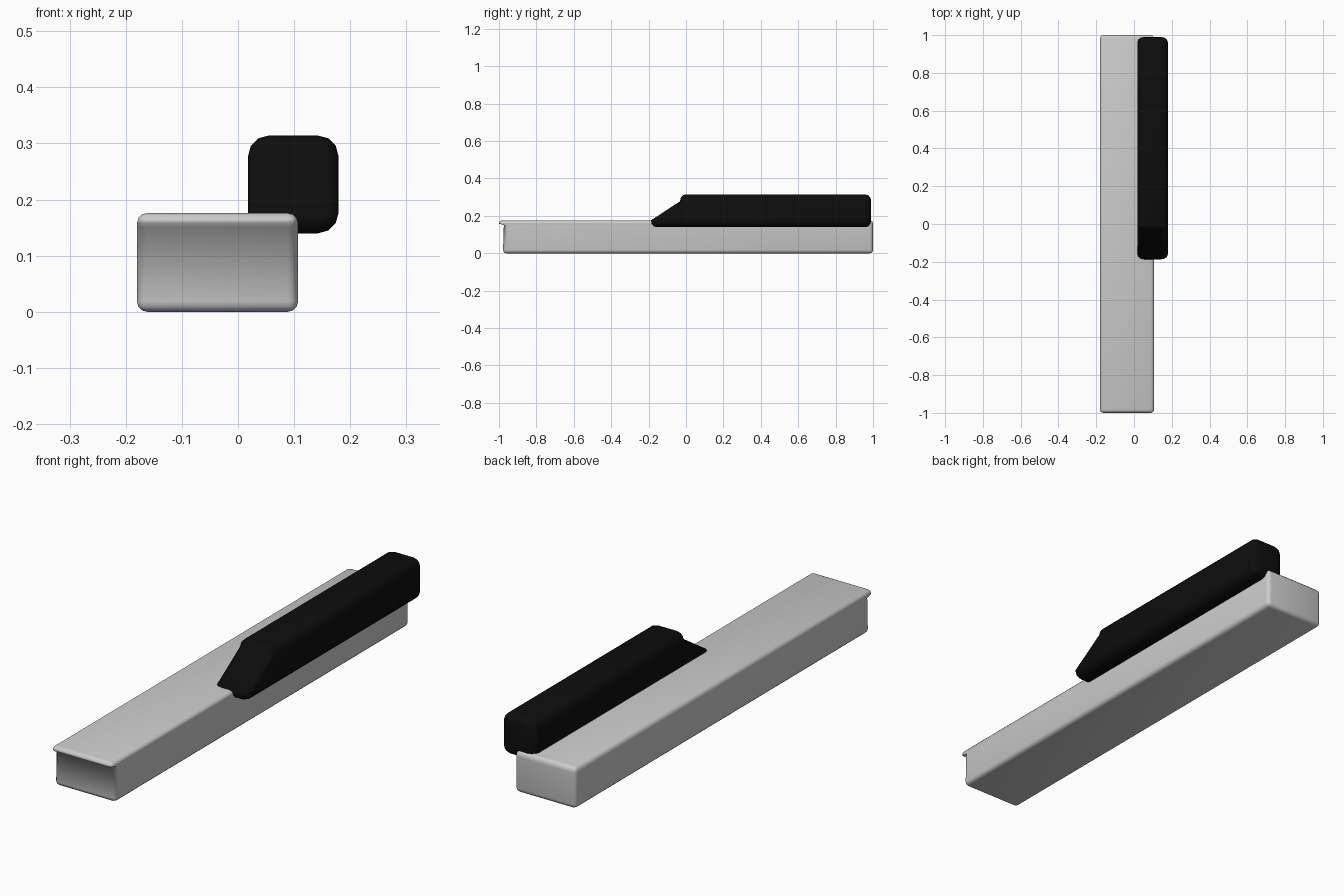
import bpy, bmesh
from mathutils import Vector

if "Cube" in bpy.data.objects:
    bpy.data.objects.remove(bpy.data.objects["Cube"])


def rounded_box(lo, hi, radius, segments=3):
    """Box between two corners with all edges rounded, as a bmesh."""
    lo, hi = Vector(lo), Vector(hi)
    bm = bmesh.new()
    bmesh.ops.create_cube(bm, size=1)
    bmesh.ops.scale(bm, vec=hi - lo, verts=bm.verts)
    bmesh.ops.translate(bm, vec=(lo + hi) / 2, verts=bm.verts)
    bmesh.ops.bevel(bm, geom=bm.edges[:], offset=radius, segments=segments,
                    profile=0.5, affect='EDGES', clamp_overlap=True)
    return bm


def cut_level(bm, z):
    """Add an edge loop at height z."""
    bmesh.ops.bisect_plane(bm, geom=bm.verts[:] + bm.edges[:] + bm.faces[:],
                           plane_co=(0, 0, z), plane_no=(0, 0, 1))


def finish(bm, name):
    bmesh.ops.recalc_face_normals(bm, faces=bm.faces)
    mesh = bpy.data.meshes.new(name)
    bm.to_mesh(mesh)
    bm.free()
    mesh.shade_smooth()
    obj = bpy.data.objects.new(name, mesh)
    bpy.context.collection.objects.link(obj)
    return obj


# Long grey bar whose front end is recessed below a thin top lip
bm = rounded_box((-0.18, -1, 0), (0.107, 1, 0.176), 0.018)
cut_level(bm, 0.151)
for v in bm.verts:
    if v.co.y < 0 and v.co.z < 0.153:
        v.co.y += 0.026 if v.co.z > 0.1 else 0.022
finish(bm, "base_bar")

# Black upper block with a sloped front end
bm = rounded_box((0.018, -0.187, 0.14), (0.179, 0.99, 0.314), 0.036)
for v in bm.verts:
    # flatten the end rounding slightly
    if v.co.y < 0:
        v.co.y = -0.187 + (v.co.y + 0.187) * 0.75
        # lean the upper front edge back
        if v.co.z > 0.23:
            v.co.y += 0.155
    else:
        v.co.y = 0.99 - (0.99 - v.co.y) * 0.75
block = finish(bm, "upper_block")
black = bpy.data.materials.new("black")
black.diffuse_color = (0.004, 0.004, 0.004, 1)
black.use_nodes = True
black.node_tree.nodes["Principled BSDF"].inputs["Base Color"].default_value = black.diffuse_color
block.data.materials.append(black)
